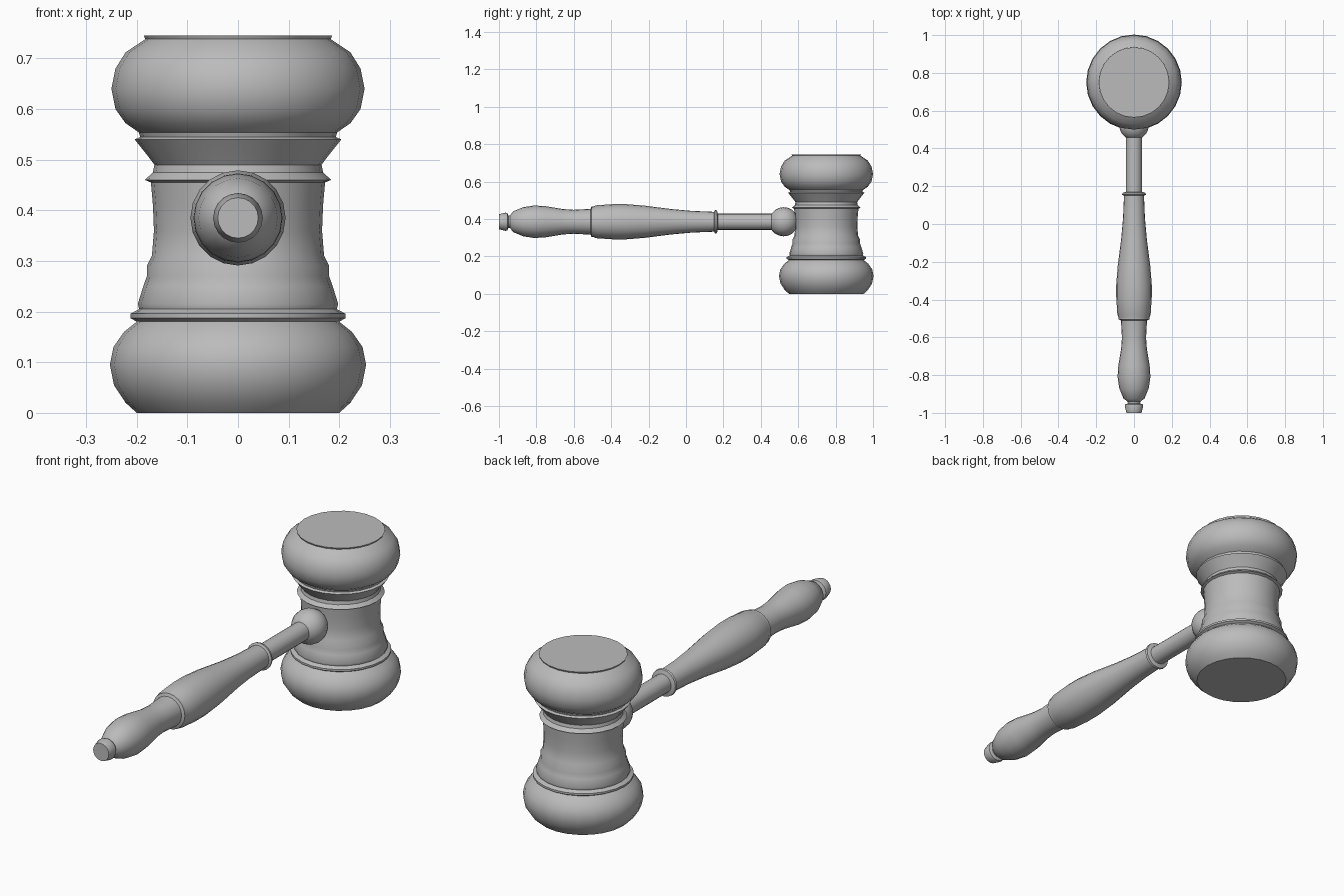
import bpy
import math
from mathutils import Matrix

cube = bpy.data.objects.get("Cube")
if cube:
    bpy.data.objects.remove(cube, do_unlink=True)

# Single plain grey finish
GREY = (0.5, 0.5, 0.5, 1.0)
mat = bpy.data.materials.new("plain grey")
mat.use_nodes = True
mat.diffuse_color = GREY
mat.node_tree.nodes["Principled BSDF"].inputs["Base Color"].default_value = GREY

HEAD_Y = 0.75
HANDLE_Z = 0.385


def turned_part(name, profile, sides, matrix):
    """Spin (radius, height) points around the z axis and cap both ends."""
    verts, faces = [], []
    for r, h in profile:
        for i in range(sides):
            a = math.tau * i / sides
            verts.append((r * math.cos(a), r * math.sin(a), h))
    for k in range(len(profile) - 1):
        for i in range(sides):
            j = (i + 1) % sides
            a, b = k * sides, (k + 1) * sides
            faces.append((a + i, a + j, b + j, b + i))
    last = (len(profile) - 1) * sides
    faces.append(tuple(reversed(range(sides))))
    faces.append(tuple(range(last, last + sides)))
    mesh = bpy.data.meshes.new(name)
    mesh.from_pydata(verts, [], faces)
    mesh.transform(matrix)
    mesh.materials.append(mat)
    obj = bpy.data.objects.new(name, mesh)
    bpy.context.collection.objects.link(obj)
    bpy.ops.object.select_all(action="DESELECT")
    obj.select_set(True)
    bpy.context.view_layer.objects.active = obj
    bpy.ops.object.shade_smooth_by_angle(angle=math.radians(35))
    return obj


upright = Matrix.Translation((0, HEAD_Y, 0))
# Local height runs along +y for the handle
lengthwise = Matrix.Translation((0, 0, HANDLE_Z)) @ Matrix.Rotation(-math.pi / 2, 4, "X")

# Head: two bulging ends, a waist and thin turned rings
turned_part("mallet_head", [
    (0.20, 0.0), (0.222, 0.02), (0.245, 0.055), (0.253, 0.095), (0.246, 0.13),
    (0.225, 0.16), (0.20, 0.18), (0.212, 0.187), (0.212, 0.196), (0.195, 0.205),
    (0.198, 0.215), (0.187, 0.25), (0.18, 0.27), (0.18, 0.29), (0.17, 0.31),
    (0.166, 0.36), (0.168, 0.41), (0.172, 0.455), (0.184, 0.46), (0.168, 0.475),
    (0.165, 0.49), (0.18, 0.51), (0.204, 0.54), (0.193, 0.545), (0.196, 0.554),
    (0.222, 0.572), (0.242, 0.60), (0.25, 0.64), (0.242, 0.68), (0.222, 0.712),
    (0.183, 0.738), (0.186, 0.745),
], 24, upright)

# Handle: end knob, grip, two rings and the plain shaft
turned_part("handle", [
    (0.040, -1.0), (0.049, -0.965), (0.046, -0.955), (0.032, -0.95),
    (0.034, -0.94), (0.055, -0.925), (0.078, -0.87), (0.087, -0.81),
    (0.083, -0.75), (0.068, -0.66), (0.064, -0.60), (0.069, -0.51),
    (0.082, -0.505), (0.082, -0.495), (0.088, -0.48), (0.094, -0.39),
    (0.094, -0.32), (0.086, -0.22), (0.068, -0.08), (0.058, 0.03),
    (0.053, 0.15), (0.063, 0.155), (0.061, 0.165), (0.043, 0.17),
    (0.043, 0.60),
], 20, lengthwise)

# Rounded collar where the handle meets the head
ball = [(0.078 * math.sin(math.pi * i / 10), 0.522 - 0.078 * math.cos(math.pi * i / 10))
        for i in range(1, 10)]
turned_part("handle_collar", ball, 20, lengthwise)
